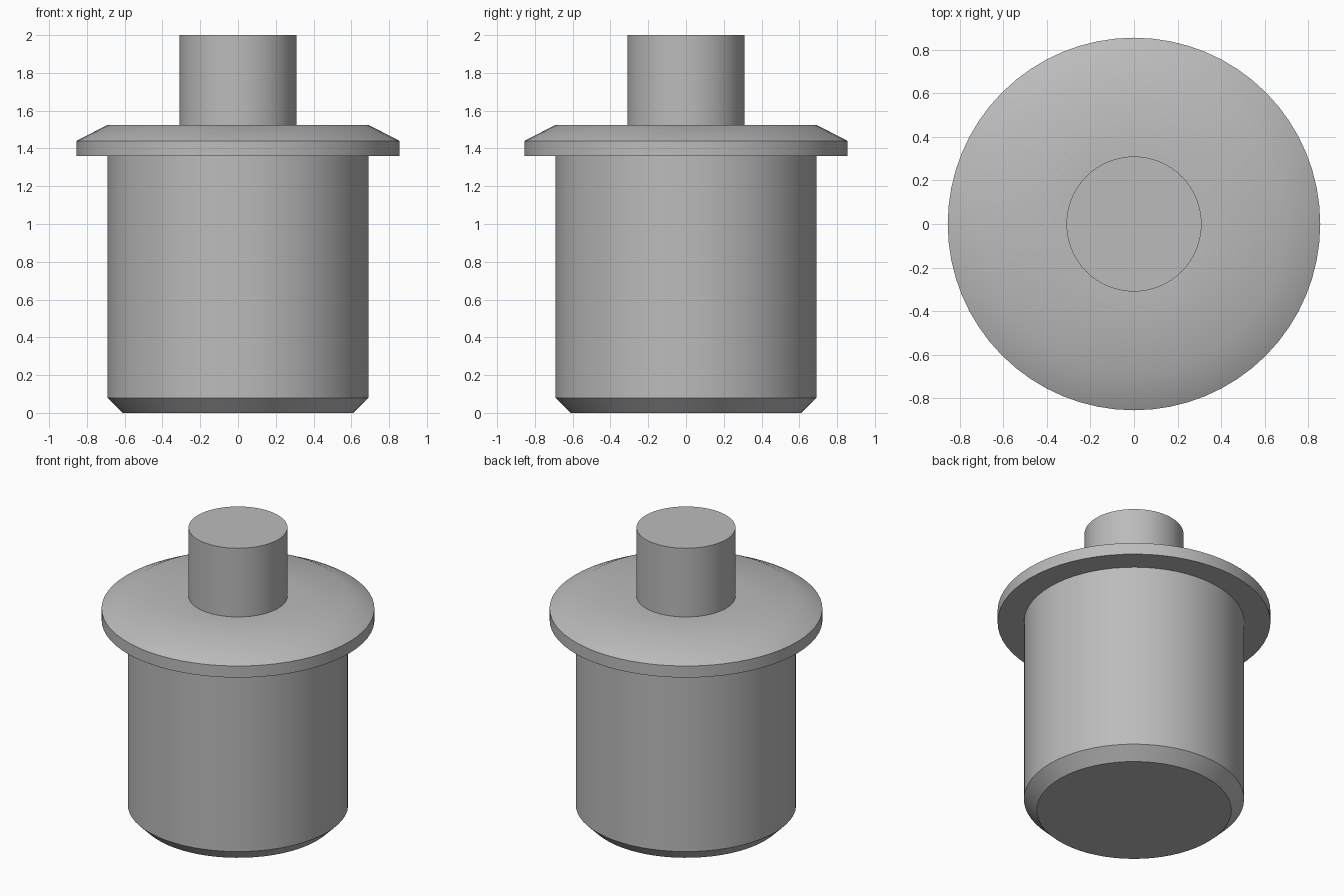
import bpy
import bmesh
from math import cos, sin, pi, radians

cube = bpy.data.objects.get("Cube")
if cube:
    bpy.data.objects.remove(cube, do_unlink=True)

SEGMENTS = 64
BODY_R, PIN_R, FLANGE_R = 0.69, 0.31, 0.855
FLANGE_BOTTOM, FLANGE_TOP, PIN_TOP = 1.36, 1.525, 2.0
CHAMFER = 0.08

steel = bpy.data.materials.new("plain grey")
steel.use_nodes = True
grey = (0.5, 0.5, 0.5, 1)
steel.diffuse_color = grey
steel.node_tree.nodes["Principled BSDF"].inputs["Base Color"].default_value = grey


def turned_part(name, profile, cap_start=False, cap_end=False):
    """Turn an (r, z) profile around z, running from the bottom outward and up."""
    bm = bmesh.new()
    angles = [2 * pi * i / SEGMENTS for i in range(SEGMENTS)]
    rings = [[bm.verts.new((r * cos(a), r * sin(a), z)) for a in angles]
             for r, z in profile]
    for low, high in zip(rings, rings[1:]):
        for i in range(SEGMENTS):
            j = (i + 1) % SEGMENTS
            bm.faces.new((low[i], low[j], high[j], high[i]))
    if cap_start:
        bm.faces.new(rings[0][::-1])
    if cap_end:
        bm.faces.new(rings[-1])
    mesh = bpy.data.meshes.new(name)
    bm.to_mesh(mesh)
    bm.free()
    mesh.materials.append(steel)
    obj = bpy.data.objects.new(name, mesh)
    bpy.context.collection.objects.link(obj)
    bpy.ops.object.select_all(action="DESELECT")
    obj.select_set(True)
    bpy.context.view_layer.objects.active = obj
    bpy.ops.object.shade_smooth_by_angle(angle=radians(30))
    return obj


# Chamfered cylindrical body
turned_part("body", [(BODY_R - CHAMFER, 0), (BODY_R, CHAMFER),
                     (BODY_R, FLANGE_BOTTOM)], cap_start=True)

# Collar with a sloped upper rim
turned_part("flange", [(BODY_R, FLANGE_BOTTOM), (FLANGE_R, FLANGE_BOTTOM),
                       (FLANGE_R, 1.44), (BODY_R, FLANGE_TOP),
                       (PIN_R, FLANGE_TOP)])

# Central pin on top
turned_part("pin", [(PIN_R, FLANGE_TOP), (PIN_R, PIN_TOP)], cap_end=True)
